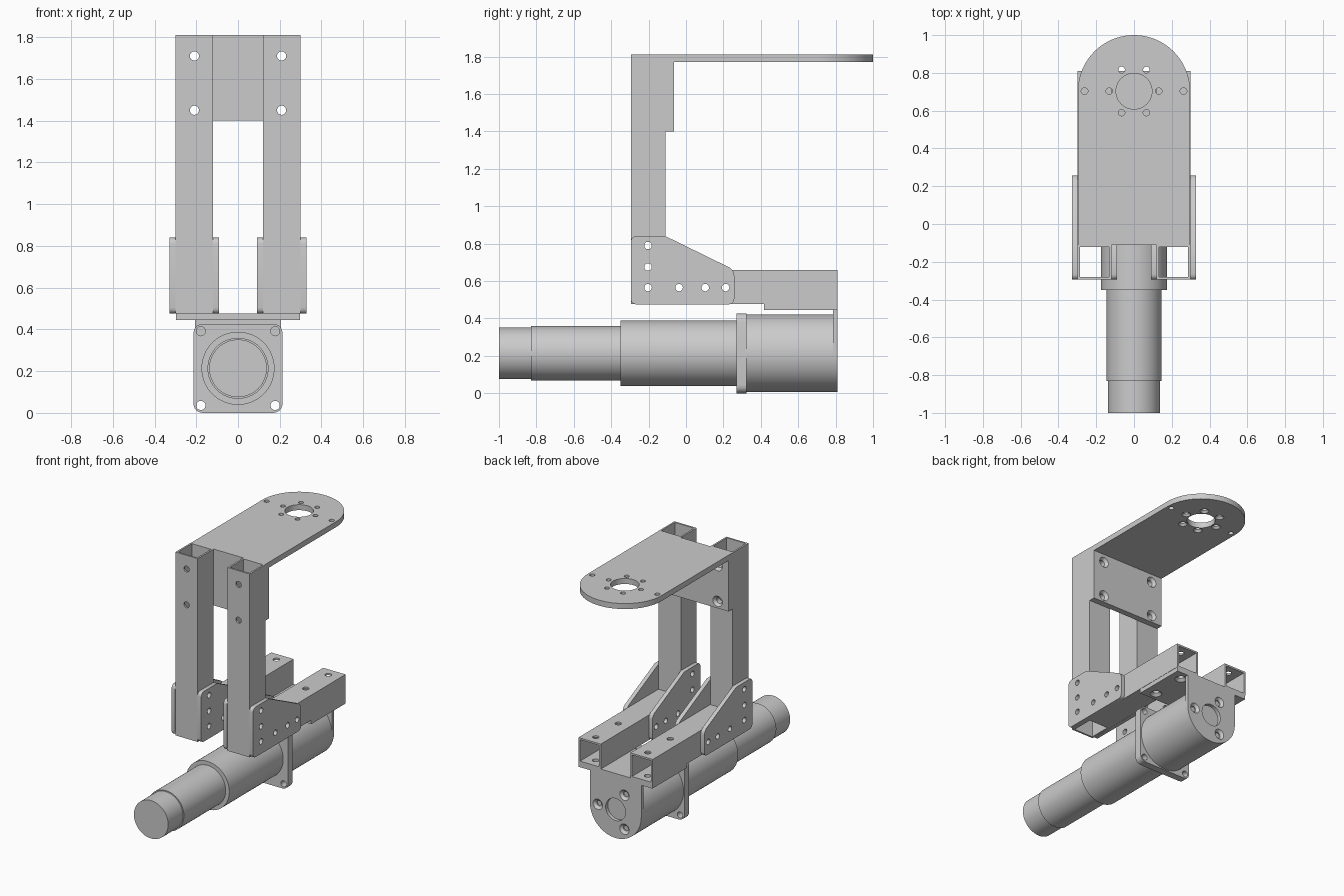
import bpy, bmesh, math
from mathutils import Vector

if "Cube" in bpy.data.objects:
    bpy.data.objects.remove(bpy.data.objects["Cube"])

# Profile coordinates (a, b) and extrusion depth c mapped to world per axis
MAP = {'x': lambda a, b, c: (c, a, b),
       'y': lambda a, b, c: (a, c, b),
       'z': lambda a, b, c: (a, b, c)}
CZ = 0.2135          # height of the motor axis


def add_prism(bm, pts, axis, c0, c1, inner=None):
    """Extrude an outline; with an inner outline of equal length it becomes a tube."""
    f = MAP[axis]
    ring = lambda p, c: [bm.verts.new(f(a, b, c)) for a, b in p]

    def bridge(u, v):
        n = len(u)
        for i in range(n):
            bm.faces.new((u[i], u[(i + 1) % n], v[(i + 1) % n], v[i]))
    o0, o1 = ring(pts, c0), ring(pts, c1)
    bridge(o0, o1)
    if inner:
        i0, i1 = ring(inner, c0), ring(inner, c1)
        bridge(i0, i1)
        bridge(o0, i0)
        bridge(o1, i1)
    else:
        bm.faces.new(o0)
        bm.faces.new(o1)


def add_lathe(bm, centre, axis, prof, n=64):
    """Revolve (position, radius) pairs around an axis through centre (a, b)."""
    f, rings = MAP[axis], []
    for c, r in prof:
        rings.append([bm.verts.new(f(centre[0] + r * math.cos(2 * math.pi * i / n),
                                     centre[1] + r * math.sin(2 * math.pi * i / n), c))
                      for i in range(n)])
    for u, v in zip(rings, rings[1:]):
        for i in range(n):
            bm.faces.new((u[i], u[(i + 1) % n], v[(i + 1) % n], v[i]))
    bm.faces.new(rings[0])
    bm.faces.new(rings[-1])


def to_object(bm, name):
    bmesh.ops.recalc_face_normals(bm, faces=bm.faces)
    me = bpy.data.meshes.new(name)
    bm.to_mesh(me)
    bm.free()
    ob = bpy.data.objects.new(name, me)
    bpy.context.collection.objects.link(ob)
    return ob


def finish(bm, name, holes=()):
    """Make the object, drill holes given as (axis, (a, b), profile), shade it."""
    ob = to_object(bm, name)
    bpy.ops.object.select_all(action='DESELECT')
    ob.select_set(True)
    bpy.context.view_layer.objects.active = ob
    if holes:
        cb = bmesh.new()
        for axis, centre, prof in holes:
            add_lathe(cb, centre, axis, prof, 48 if prof[0][1] > 0.05 else 24)
        cutter = to_object(cb, name + "_cutter")
        cutter.hide_render = True
        mod = ob.modifiers.new("holes", 'BOOLEAN')
        mod.operation, mod.solver, mod.object = 'DIFFERENCE', 'EXACT', cutter
        bpy.ops.object.modifier_apply(modifier=mod.name)
        bpy.data.objects.remove(cutter)
    bpy.ops.object.shade_smooth_by_angle(angle=math.radians(30))
    return ob


def rect(a0, a1, b0, b1):
    return [(a0, b0), (a1, b0), (a1, b1), (a0, b1)]


def rounded(pts, r, sharp=(), n=6):
    """Round the corners of an outline."""
    out = []
    for i, p in enumerate(pts):
        if i in sharp:
            out.append(p)
            continue
        p, q, s = Vector(p), Vector(pts[i - 1]), Vector(pts[(i + 1) % len(pts)])
        a, b = p + (q - p).normalized() * r, p + (s - p).normalized() * r
        for k in range(n + 1):
            t = k / n
            t = (1 - t) ** 2 * a + 2 * (1 - t) * t * (p * 0.86 + (a + b) * 0.07) + t * t * b
            out.append((t.x, t.y))
    return out


def arc(ca, cb, r, start, end, n=40):
    return [(ca + r * math.cos(math.radians(start + (end - start) * i / n)),
             cb + r * math.sin(math.radians(start + (end - start) * i / n)))
            for i in range(n + 1)]


def through(c0, c1, r):
    return [(c0, r), (c1, r)]


W = 0.013                                             # tube wall
UP_HOLES = [(-0.203, 0.79), (-0.203, 0.675), (-0.203, 0.565)]
RAIL_HOLES = [(-0.037, 0.565), (0.103, 0.565), (0.212, 0.565)]
gusset_outline = rounded([(-0.295, 0.475), (0.258, 0.475), (0.258, 0.66),
                          (-0.11, 0.84), (-0.295, 0.84)], 0.03, sharp=(3,))

for s, side in ((-1, "left"), (1, "right")):
    x0, x1 = sorted((s * 0.119, s * 0.299))
    xm = s * 0.209
    # Upright square tube, open at both ends
    bm = bmesh.new()
    add_prism(bm, rect(x0, x1, -0.293, -0.11), 'z', 0.476, 1.81,
              rect(x0 + W, x1 - W, -0.293 + W, -0.11 - W))
    finish(bm, side + "_upright_tube",
           [('x', h, through(x0 - .1, x1 + .1, 0.02)) for h in UP_HOLES] +
           [('y', (xm, z), through(-0.4, 0, 0.022)) for z in (1.45, 1.71)])
    # Horizontal square tube, open at both ends
    bm = bmesh.new()
    add_prism(bm, rect(x0, x1, 0.476, 0.658), 'y', -0.11, 0.81,
              rect(x0 + W, x1 - W, 0.476 + W, 0.658 - W))
    finish(bm, side + "_base_tube",
           [('x', h, through(x0 - .1, x1 + .1, 0.02)) for h in RAIL_HOLES] +
           [('z', (xm, y), through(0.3, 0.8, 0.022)) for y in (0.48, 0.74)])
    # Corner gusset plates on both faces of the tubes
    for place, g in (("inner", (0.09, 0.119)), ("outer", (0.299, 0.328))):
        g0, g1 = sorted((s * g[0], s * g[1]))
        bm = bmesh.new()
        add_prism(bm, gusset_outline, 'x', g0, g1)
        finish(bm, side + "_" + place + "_gusset",
               [('x', h, through(g0 - .05, g1 + .05, 0.02)) for h in UP_HOLES + RAIL_HOLES])

# Round-ended top plate with bearing hole and bolt circle (countersunk below)
bm = bmesh.new()
add_prism(bm, [(-0.297, -0.11), (0.297, -0.11)] + arc(0, 0.703, 0.297, 0, 180), 'z', 1.77, 1.81)
holes = [('z', (0, 0.703), through(1.7, 1.9, 0.095))]
for k in range(6):
    a = k * math.pi / 3
    holes.append(('z', (0.131 * math.cos(a), 0.703 + 0.131 * math.sin(a)),
                  [(1.76, 0.03), (1.77, 0.03), (1.785, 0.017), (1.9, 0.017)]))
holes += [('z', (x, 0.703), through(1.7, 1.9, 0.018)) for x in (-0.262, 0.262)]
finish(bm, "top_plate", holes)

# Vertical leg of the top bracket, countersunk at the back
bm = bmesh.new()
add_prism(bm, rect(-0.297, 0.297, 1.40, 1.77), 'y', -0.11, -0.065)
finish(bm, "top_bracket_leg",
       [('y', (x, z), [(-0.2, 0.022), (-0.085, 0.022), (-0.065, 0.038), (-0.05, 0.038)])
        for x in (-0.209, 0.209) for z in (1.45, 1.71)])

# Motor mount: flat plate under the base tubes
bm = bmesh.new()
add_prism(bm, rect(-0.297, 0.297, 0.445, 0.476), 'y', 0.418, 0.81)
finish(bm, "motor_mount_plate",
       [('z', (x, y), [(0.43, 0.04), (0.445, 0.04), (0.463, 0.022), (0.55, 0.022)])
        for x in (-0.209, 0.209) for y in (0.48, 0.74)])

# Motor mount: hanging round-bottomed face
bm = bmesh.new()
add_prism(bm, [(0.207, 0.445), (-0.207, 0.445)] + arc(0, CZ, 0.207, 180, 360), 'y', 0.785, 0.81)
holes = [('y', (0, CZ), through(0.7, 0.9, 0.08))]
for k in range(3):
    a = k * 2 * math.pi / 3
    holes.append(('y', (0.143 * math.cos(a), CZ - 0.143 * math.sin(a)),
                  [(0.7, 0.02), (0.793, 0.02), (0.81, 0.038), (0.83, 0.038)]))
finish(bm, "motor_mount_face", holes)

# Stepped motor and gearbox body
bm = bmesh.new()
add_lathe(bm, (0, CZ), 'y', [(-1, 0.138), (-0.83, 0.138), (-0.83, 0.146), (-0.35, 0.146),
                             (-0.35, 0.175), (0.30, 0.175), (0.30, 0.207), (0.785, 0.207)])
finish(bm, "motor_body")

# Square motor flange with corner holes
bm = bmesh.new()
add_prism(bm, rounded(rect(-CZ, CZ, 0, 2 * CZ), 0.045), 'y', 0.27, 0.323)
finish(bm, "motor_flange", [('y', (x, CZ + z), through(0.2, 0.4, 0.022))
                            for x in (-0.178, 0.178) for z in (-0.178, 0.178)])
